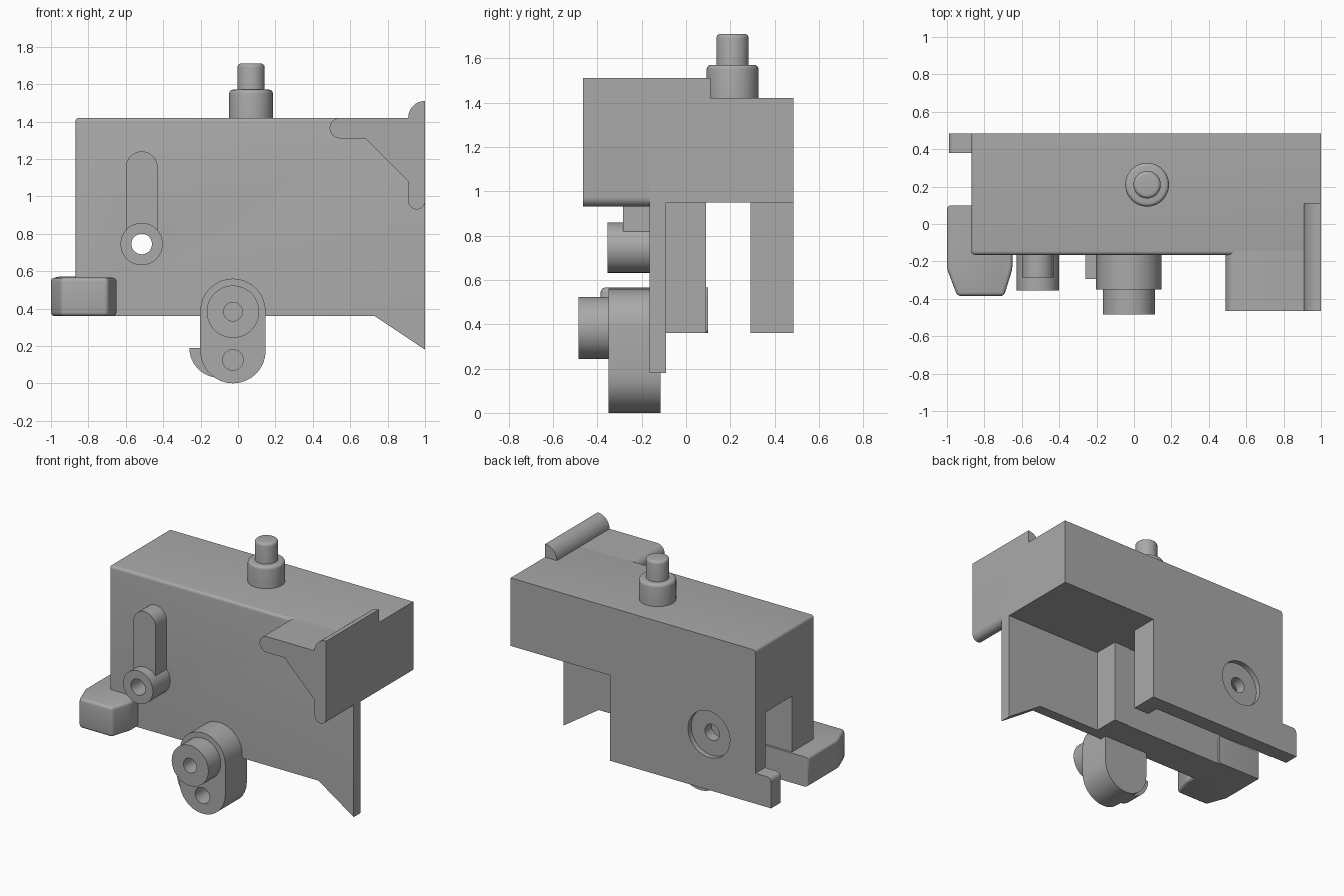
import bpy, bmesh
from math import sin, cos, pi, radians
from mathutils import Vector

cube = bpy.data.objects.get("Cube")
if cube:
    bpy.data.objects.remove(cube)

grey = bpy.data.materials.new("plain grey")
grey.use_nodes = True
grey.diffuse_color = (0.4, 0.4, 0.4, 1)
grey.node_tree.nodes["Principled BSDF"].inputs["Base Color"].default_value = (0.4, 0.4, 0.4, 1)


def arc(cx, cz, r, start, end, n=16):
    """Points along an arc, angles in degrees."""
    angles = [radians(start + (end - start) * i / n) for i in range(n + 1)]
    return [(cx + r * cos(a), cz + r * sin(a)) for a in angles]


def circle(cx, cz, r):
    return arc(cx, cz, r, 0, 352.5, 47)


def prism(name, pts, lo, hi, axis="y", bevel=0, rule=None):
    """Extrude a profile along y (points are x, z) or z (points are x, y)."""
    place = (lambda p, d: (p[0], d, p[1])) if axis == "y" else (lambda p, d: (p[0], p[1], d))
    bm = bmesh.new()
    face = bm.faces.new([bm.verts.new(place(p, lo)) for p in pts])
    moved = bmesh.ops.extrude_face_region(bm, geom=[face])["geom"]
    shift = Vector(place((0, 0), hi - lo))
    bmesh.ops.translate(bm, vec=shift, verts=[v for v in moved if isinstance(v, bmesh.types.BMVert)])
    bmesh.ops.recalc_face_normals(bm, faces=bm.faces)
    if bevel:
        edges = [e for e in bm.edges if rule((e.verts[0].co + e.verts[1].co) / 2, e)]
        bmesh.ops.bevel(bm, geom=edges, offset=bevel, segments=4, profile=0.5, affect="EDGES")
    mesh = bpy.data.meshes.new(name)
    bm.to_mesh(mesh)
    bm.free()
    mesh.materials.append(grey)
    obj = bpy.data.objects.new(name, mesh)
    bpy.context.collection.objects.link(obj)
    return obj


def box(name, x0, x1, y0, y1, z0, z1, bevel=0, rule=None):
    return prism(name, [(x0, z0), (x1, z0), (x1, z1), (x0, z1)], y0, y1, "y", bevel, rule)


def cut(obj, cutters):
    """Subtract the cutters, then discard them."""
    for c in cutters:
        c.hide_render = True
        mod = obj.modifiers.new("cut", "BOOLEAN")
        mod.operation, mod.solver, mod.object = "DIFFERENCE", "EXACT", c
    bpy.context.view_layer.update()
    result = obj.evaluated_get(bpy.context.evaluated_depsgraph_get())
    mesh = bpy.data.meshes.new_from_object(result)
    obj.modifiers.clear()
    obj.data = mesh
    for c in cutters:
        bpy.data.objects.remove(c)


def hole(x, z, r, y0, y1):
    return prism("hole_cutter", circle(x, z, r), y0, y1)


# Main housing, with rounded front top edge and rounded left-hand end
def housing_edges(c, e):
    return (c.y < -0.16 and c.z > 1.4) or (c.x < -0.86 and (c.z > 1.4 or c.y < -0.16))


KEY_X, KEY_Z = -0.515, 0.745
housing = box("housing", -0.87, 1, -0.165, 0.485, 0.36, 1.42, 0.02, housing_edges)
cut(housing, [
    box("end_recess_cutter", 0.24, 1.2, -0.09, 0.7, 0.2, 0.95),
    box("slot_cutter", -1.2, 0.5, 0.09, 0.29, 0.2, 0.95),
    box("cavity_cutter", -1.2, 0.12, 0.085, 0.375, 0.19, 0.949),
    hole(KEY_X, KEY_Z, 0.055, -0.5, 0.7),
    hole(KEY_X, KEY_Z, 0.16, 0.45, 0.7),
])

# Pointed skirt below the front wall
prism("front_skirt", [(0.73, 0.36), (1, 0.18), (1, 0.36)], -0.165, -0.09)

# Overhanging bracket on the front and its ridge on top
bracket = arc(0.545, 1.365, 0.055, 90, 270) + [(0.68, 1.31), (0.91, 1.08)]
bracket += arc(0.955, 0.975, 0.045, 180, 360) + [(1, 1.42)]
prism("front_bracket", bracket, -0.465, -0.1)
prism("top_ridge", arc(1, 1.42, 0.09, 90, 180) + [(0.91, 1.41), (1, 1.41)], -0.465, 0.11)

# Stepped pin on top
def top_edges(c, e):
    return c.z > 1.5 and abs(e.verts[0].co.z - e.verts[1].co.z) < 0.001


prism("pin_base", circle(0.07, 0.21, 0.117), 1.41, 1.57, "z", 0.02, top_edges)
prism("pin_tip", circle(0.07, 0.21, 0.073), 1.5, 1.71, "z", 0.02,
      lambda c, e: c.z > 1.7)

# Pivot boss with upright arm on the front
boss = prism("pivot_boss", circle(KEY_X, KEY_Z, 0.113), -0.355, -0.16)
arm = prism("upright_arm", arc(KEY_X, 1.155, 0.085, 0, 180) + [(-0.6, KEY_Z), (-0.43, KEY_Z)],
            -0.285, -0.16)
for part in (boss, arm):
    cut(part, [hole(KEY_X, KEY_Z, 0.055, -0.5, 0)])

# Lower lever with round boss, two blind holes and a side tab
LX = -0.027
lever = prism("lever", arc(LX, 0.385, 0.175, 0, 180) + arc(LX, 0.175, 0.175, 180, 360), -0.35, -0.115)
cut(lever, [hole(LX, 0.125, 0.055, -0.5, -0.2), hole(LX, 0.383, 0.05, -0.5, -0.3)])
lever_boss = prism("lever_boss", circle(LX, 0.383, 0.14), -0.485, -0.345)
cut(lever_boss, [hole(LX, 0.383, 0.05, -0.6, -0.2)])
prism("lever_tab", arc(-0.1, 0.19, 0.16, 180, 270) + [(-0.1, 0.19)], -0.295, -0.165)

# Sliding button at the left-hand end
button = [(-1, 0.1), (-1, -0.24), (-0.945, -0.385), (-0.695, -0.385), (-0.65, -0.24), (-0.65, 0.1)]
prism("slide_button", button, 0.36, 0.565, "z", 0.02,
      lambda c, e: c.y < 0.09 or c.x < -0.99)

# Small catch on the back wall
box("rear_catch", -0.99, -0.86, 0.38, 0.485, 0.36, 0.57, 0.03,
    lambda c, e: c.z > 0.56 and c.x < -0.98)

# Smooth curved surfaces, keeping hard edges
for obj in bpy.context.collection.objects:
    if obj.type == "MESH" and grey.name in obj.data.materials:
        with bpy.context.temp_override(object=obj, active_object=obj, selected_objects=[obj],
                                       selected_editable_objects=[obj]):
            bpy.ops.object.shade_smooth_by_angle(angle=radians(30))
